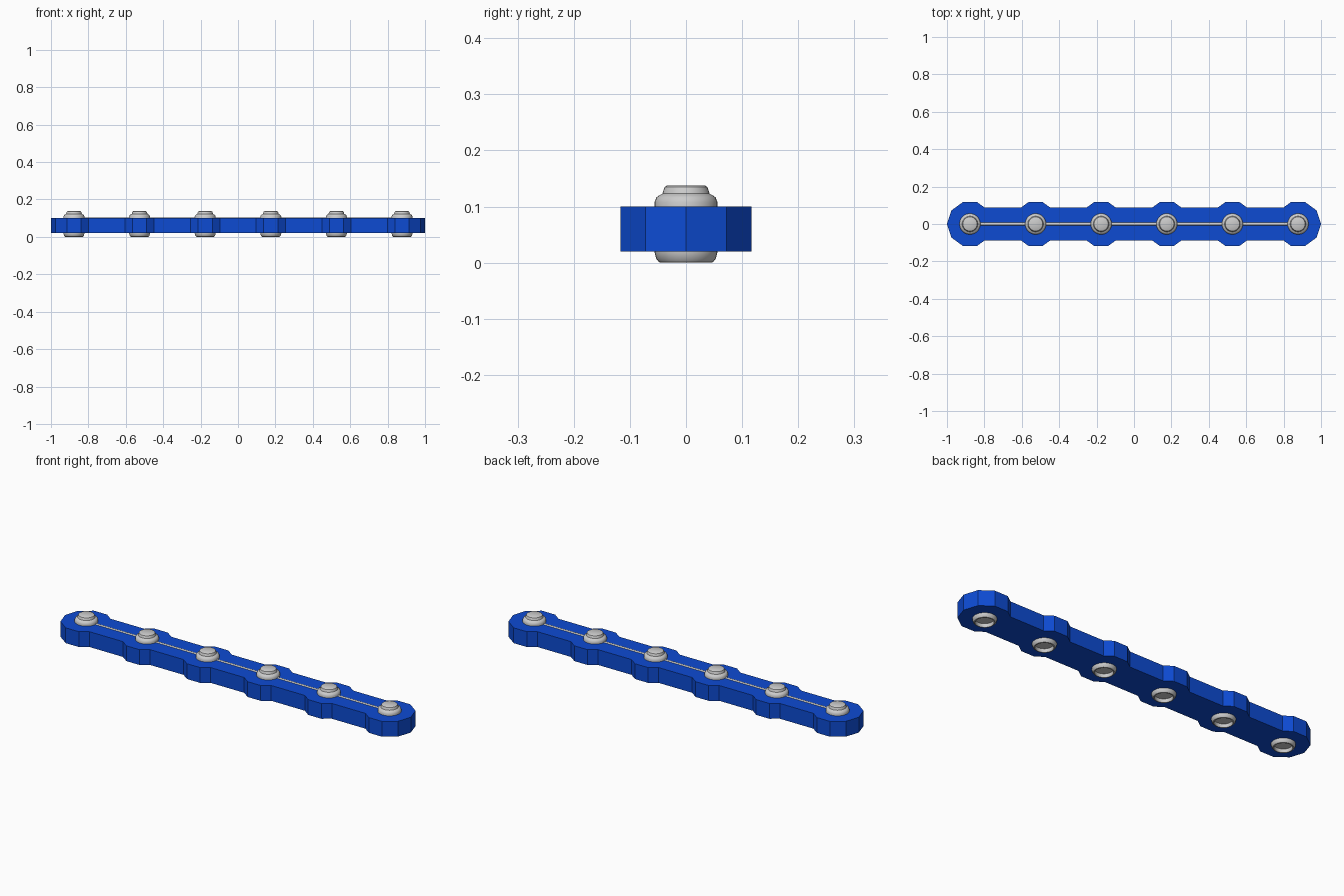
import bpy, bmesh, math

if "Cube" in bpy.data.objects:
    bpy.data.objects.remove(bpy.data.objects["Cube"])

R = 0.123                                   # lobe radius (decagon)
HALF = 0.088                                # half width of the links
CENTRES = [-0.877 + 0.3508 * i for i in range(6)]


def add_object(name, bm):
    bmesh.ops.recalc_face_normals(bm, faces=bm.faces)
    mesh = bpy.data.meshes.new(name)
    bm.to_mesh(mesh)
    bm.free()
    ob = bpy.data.objects.new(name, mesh)
    bpy.context.collection.objects.link(ob)
    return ob


def smooth(ob, angle):
    bpy.ops.object.select_all(action='DESELECT')
    ob.select_set(True)
    bpy.context.view_layer.objects.active = ob
    bpy.ops.object.shade_smooth_by_angle(angle=math.radians(angle))


def lathe(name, profile, x, segments=32):
    bm = bmesh.new()
    verts = [bm.verts.new((r, 0, z)) for r, z in profile]
    edges = [bm.edges.new(pair) for pair in zip(verts, verts[1:])]
    bmesh.ops.spin(bm, geom=verts + edges, cent=(0, 0, 0), axis=(0, 0, 1),
                   angle=math.tau, steps=segments)
    bmesh.ops.remove_doubles(bm, verts=bm.verts, dist=1e-5)
    ob = add_object(name, bm)
    ob.location.x = x
    smooth(ob, 35)
    return ob


# Strap: decagonal lobes joined by straight links
a, b = R * math.cos(math.radians(36)), R * math.sin(math.radians(36))
c, d = R * math.cos(math.radians(72)), R * math.sin(math.radians(72))
join = c + (d - HALF) / (d - b) * (a - c)
upper = [(CENTRES[0] - a, b)]
for i, x in enumerate(CENTRES):
    if i > 0:
        upper.append((x - join, HALF))
    upper += [(x - c, d), (x + c, d)]
    if i < len(CENTRES) - 1:
        upper.append((x + join, HALF))
upper.append((CENTRES[-1] + a, b))
outline = [(-1, 0)] + upper + [(1, 0)] + [(x, -y) for x, y in reversed(upper)]

bm = bmesh.new()
face = bm.faces.new([bm.verts.new((x, y, 0.02)) for x, y in outline])
top = bmesh.ops.extrude_face_region(bm, geom=[face])['geom']
bmesh.ops.translate(bm, vec=(0, 0, 0.08),
                    verts=[v for v in top if isinstance(v, bmesh.types.BMVert)])
strap = add_object("strap", bm)
blue = bpy.data.materials.new("blue")
blue.diffuse_color = (0.004, 0.07, 0.65, 1)
blue.use_nodes = True
blue.node_tree.nodes["Principled BSDF"].inputs["Base Color"].default_value = blue.diffuse_color
strap.data.materials.append(blue)

# Press studs: stepped button above, hollow socket rim below
button = [(0, 0.095), (0.056, 0.095), (0.056, 0.108), (0.053, 0.116),
          (0.048, 0.120), (0.042, 0.123), (0.040, 0.130), (0.038, 0.135),
          (0.033, 0.138), (0, 0.138)]
socket = [(0, 0.018), (0.041, 0.018), (0.041, 0.003), (0.043, 0),
          (0.048, 0.001), (0.053, 0.007), (0.056, 0.018), (0.056, 0.025),
          (0, 0.025)]
for i, x in enumerate(CENTRES, 1):
    lathe(f"stud_button_{i}", button, x)
    lathe(f"stud_socket_{i}", socket, x)

# Thin wire running between the studs, half sunk in the strap
bpy.ops.mesh.primitive_cylinder_add(vertices=12, radius=0.008, depth=1.754,
                                    location=(0, 0, 0.096),
                                    rotation=(0, math.pi / 2, 0))
wire = bpy.context.object
wire.name = "wire"
smooth(wire, 40)
